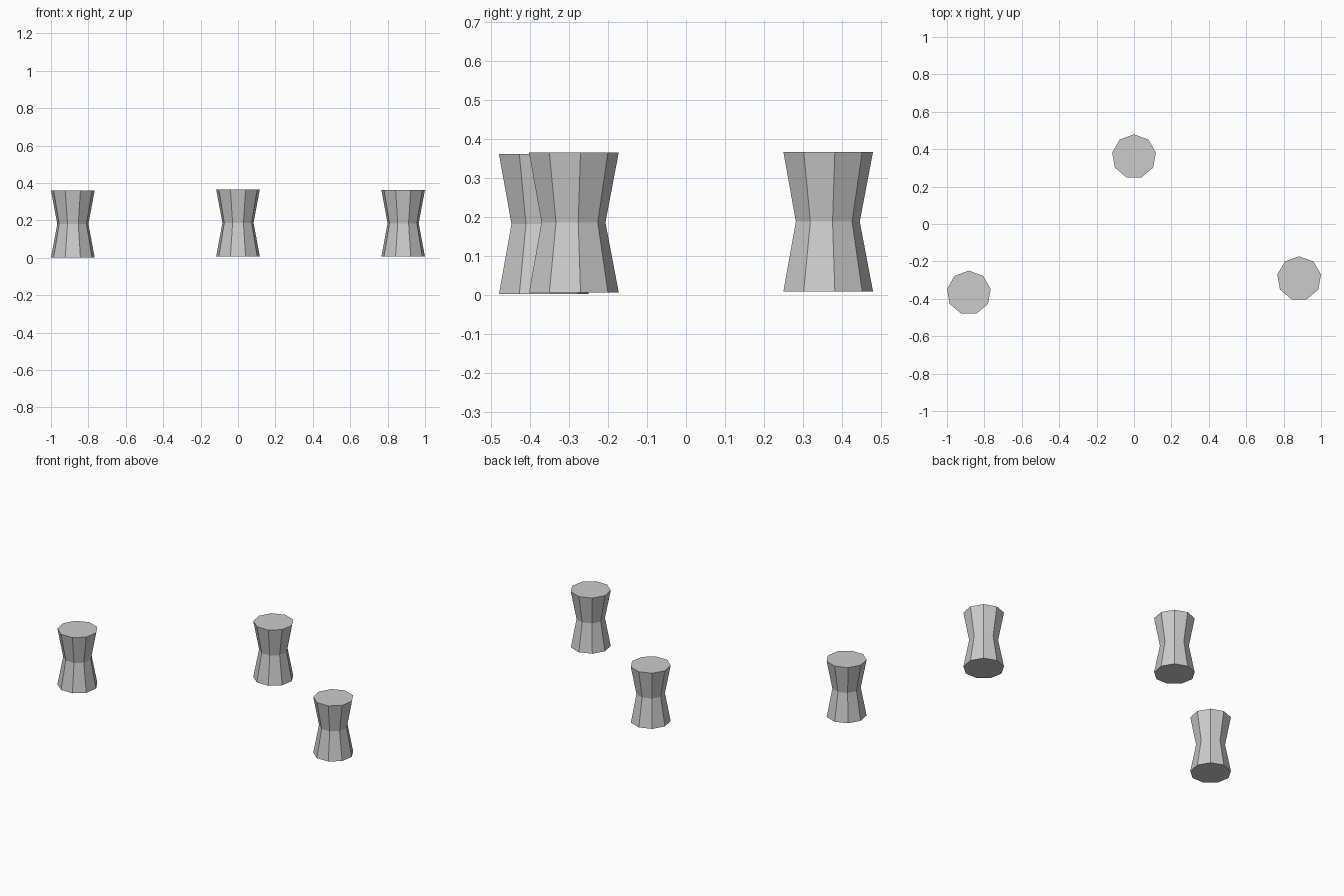
import bpy, bmesh, math

if "Cube" in bpy.data.objects:
    bpy.data.objects.remove(bpy.data.objects["Cube"])

SIDES = 9
HEIGHT = 0.358
# waisted profile: (radius, height)
PROFILE = [(0.1185, 0.0), (0.0845, HEIGHT / 2), (0.1185, HEIGHT)]


def waisted_stool(name, location):
    bm = bmesh.new()
    rings = []
    for r, z in PROFILE:
        angles = [math.pi / 2 + 2 * math.pi * i / SIDES for i in range(SIDES)]
        rings.append([bm.verts.new((r * math.cos(a), r * math.sin(a), z)) for a in angles])
    # side panels
    for low, high in zip(rings, rings[1:]):
        for i in range(SIDES):
            j = (i + 1) % SIDES
            bm.faces.new((low[i], low[j], high[j], high[i]))
    # flat base and seat
    bm.faces.new(rings[0][::-1])
    bm.faces.new(rings[-1])
    mesh = bpy.data.meshes.new(name)
    bm.to_mesh(mesh)
    bm.free()
    obj = bpy.data.objects.new(name, mesh)
    obj.location = location
    bpy.context.collection.objects.link(obj)


# three loose stools, each at a slightly different ground level
waisted_stool("left_stool", (-0.883, -0.368, 0.002))
waisted_stool("right_stool", (0.883, -0.291, 0.006))
waisted_stool("back_stool", (0.0, 0.361, 0.008))
